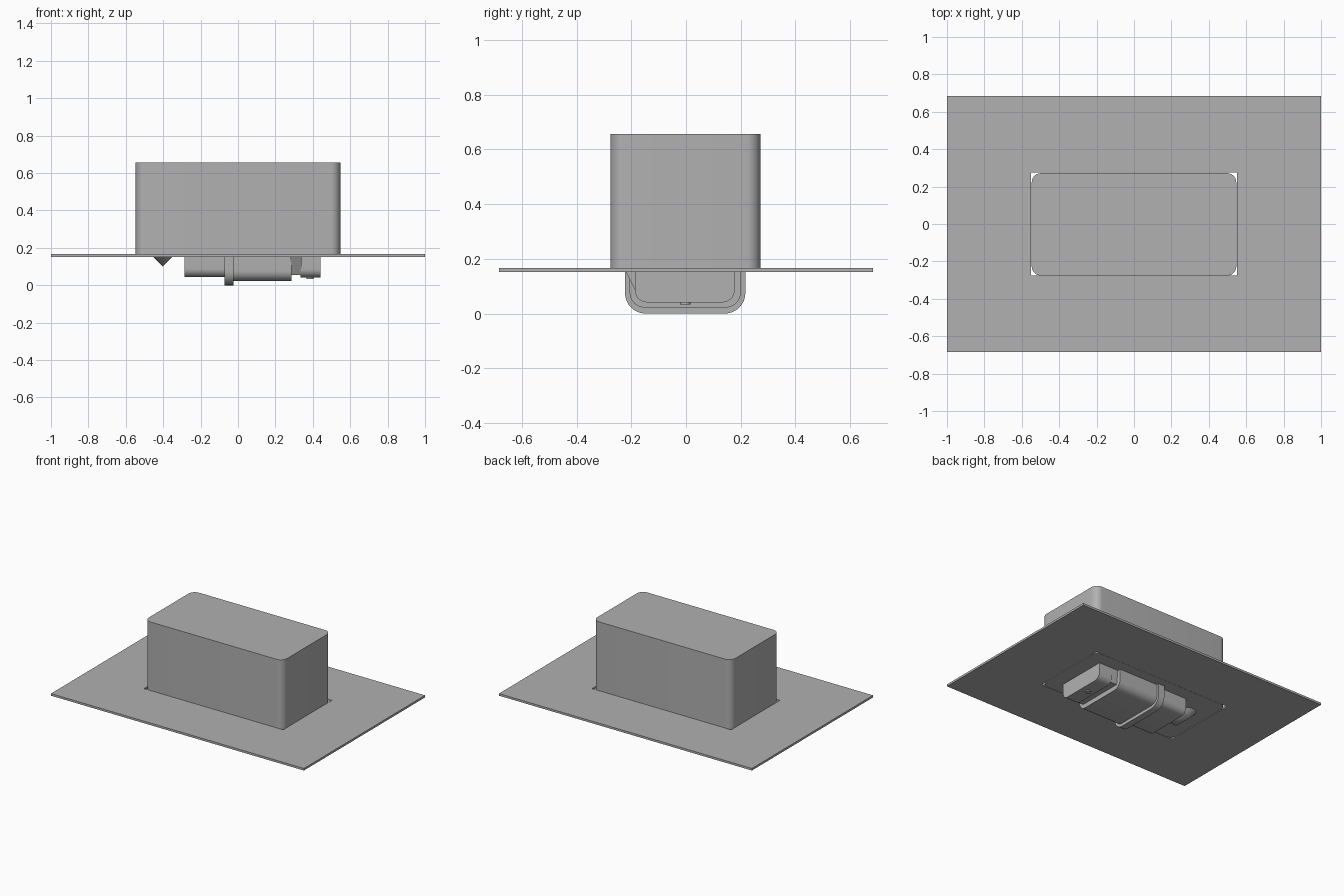
import bpy, bmesh, math
from mathutils import Vector

if "Cube" in bpy.data.objects:
    bpy.data.objects.remove(bpy.data.objects["Cube"])

# Dark grey finish shared by every part
grey = bpy.data.materials.new("dark_grey")
grey.diffuse_color = (0.44, 0.44, 0.44, 1)
grey.use_nodes = True
grey.node_tree.nodes["Principled BSDF"].inputs["Base Color"].default_value = grey.diffuse_color


def finish(name, bm):
    bmesh.ops.recalc_face_normals(bm, faces=bm.faces)
    mesh = bpy.data.meshes.new(name)
    bm.to_mesh(mesh)
    bm.free()
    mesh.materials.append(grey)
    ob = bpy.data.objects.new(name, mesh)
    bpy.context.collection.objects.link(ob)
    bpy.ops.object.select_all(action='DESELECT')
    ob.select_set(True)
    bpy.context.view_layer.objects.active = ob
    bpy.ops.object.shade_smooth_by_angle(angle=math.radians(30))
    return ob


def extrude(name, points, offset):
    bm = bmesh.new()
    face = bm.faces.new([bm.verts.new(p) for p in points])
    geo = bmesh.ops.extrude_face_region(bm, geom=[face], use_keep_orig=True)
    bmesh.ops.translate(bm, vec=Vector(offset),
                        verts=[v for v in geo['geom'] if isinstance(v, bmesh.types.BMVert)])
    return finish(name, bm)


def arc(cx, cy, r, a0, a1, n=8):
    return [(cx + r * math.cos(math.radians(a0 + (a1 - a0) * i / n)),
             cy + r * math.sin(math.radians(a0 + (a1 - a0) * i / n))) for i in range(n + 1)]


def trough(name, x0, x1, y0, y1, bottom, r, top=0.158):
    prof = [(y1, top), (y0, top)]
    prof += arc(y0 + r, bottom + r, r, 180, 270) + arc(y1 - r, bottom + r, r, 270, 360)
    return extrude(name, [(x0, y, z) for y, z in prof], (x1 - x0, 0, 0))


# Mounting plate with a sharp-cornered rectangular opening
bm = bmesh.new()
rings = []
for z in (0.152, 0.167):
    for hx, hy in ((1, 0.684), (0.55, 0.276)):
        rings.append([bm.verts.new((sx * hx, sy * hy, z))
                      for sx, sy in ((-1, -1), (1, -1), (1, 1), (-1, 1))])
for a, b in ((0, 1), (2, 3), (0, 2), (1, 3)):
    for i in range(4):
        j = (i + 1) % 4
        bm.faces.new((rings[a][i], rings[a][j], rings[b][j], rings[b][i]))
finish("mounting_plate", bm)

# Tall housing with rounded vertical corners
r, hx, hy = 0.05, 0.547, 0.274
outline = []
for sx, sy, a in ((1, 1, 0), (-1, 1, 90), (-1, -1, 180), (1, -1, 270)):
    outline += arc(sx * (hx - r), sy * (hy - r), r, a, a + 90)
extrude("housing", [(x, y - 0.002, 0.154) for x, y in outline], (0, 0, 0.503))

# Stepped body hanging under the plate
trough("rear_barrel", -0.285, -0.07, -0.187, 0.181, 0.043, 0.045)
trough("collar", -0.073, -0.025, -0.223, 0.217, 0.0, 0.075)
trough("main_barrel", -0.025, 0.285, -0.206, 0.2, 0.022, 0.055)
trough("end_cap", 0.335, 0.44, -0.187, 0.178, 0.041, 0.045)

# Sloped neck joining the barrel and the cap
neck = [(-0.222, 0.156), (-0.17, 0.055), (0.165, 0.055), (0.178, 0.156)]
extrude("sloped_neck", [(0.28, y, z) for y, z in neck], (0.06, 0, 0))

# Small round button under the cap
extrude("button", [(0.385 + x, y - 0.003, 0.033) for x, y in arc(0, 0, 0.019, 0, 345, 23)],
        (0, 0, 0.02))

# Tapered ridge with rounded ends
bm = bmesh.new()
base = arc(0, 0.06, 0.057, 0, 180, 12) + arc(0, -0.06, 0.057, 180, 360, 12)
for x, y in base:
    bm.verts.new((-0.403 + x, y, 0.157))
for y in (-0.06, 0.06):
    bm.verts.new((-0.403, y, 0.1))
bmesh.ops.convex_hull(bm, input=bm.verts)
finish("tapered_ridge", bm)
